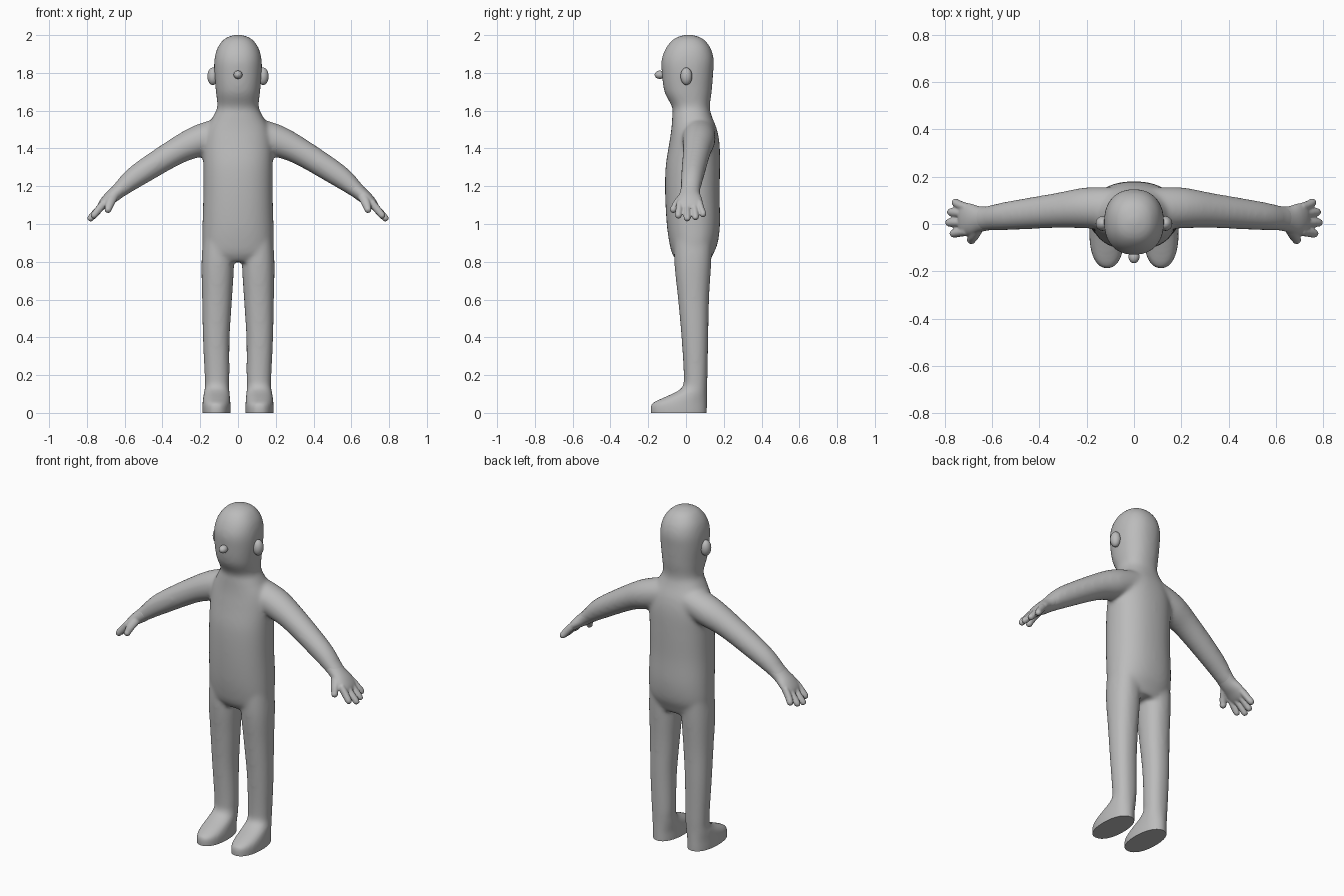
import bpy, bmesh, math
from mathutils import Vector

cube = bpy.data.objects.get("Cube")
if cube:
    bpy.data.objects.remove(cube, do_unlink=True)

clay = bpy.data.materials.new("clay_grey")
clay.use_nodes = True
clay.diffuse_color = (0.5, 0.5, 0.5, 1)
clay.node_tree.nodes["Principled BSDF"].inputs["Base Color"].default_value = (0.5, 0.5, 0.5, 1)


def blend(a, b, c, d, t):
    """Smooth spline value between b and c."""
    return 0.5 * (2 * b + (c - a) * t + (2 * a - 5 * b + 4 * c - d) * t * t
                  + (3 * b - a - 3 * c + d) * t ** 3)


def loft(bm, sections, side=1, power=2.0, steps=6, sides=40):
    """Closed tube; each section is x, y, z, radius across, radius along y."""
    pts = [sections[0]] + list(sections) + [sections[-1]]
    path = []
    for i in range(len(sections) - 1):
        for k in range(steps):
            path.append([blend(*v, k / steps) for v in zip(*pts[i:i + 4])])
    path.append(list(sections[-1]))
    rings = []
    for i, (x, y, z, ra, ry) in enumerate(path):
        a, b = path[max(i - 1, 0)], path[min(i + 1, len(path) - 1)]
        tangent = Vector((b[0] - a[0], 0, b[2] - a[2])).normalized()
        across = Vector((0, 1, 0)).cross(tangent)
        ring = []
        for k in range(sides):
            t = 2 * math.pi * k / sides
            c, s = math.cos(t), math.sin(t)
            c = math.copysign(abs(c) ** (2 / power), c)
            s = math.copysign(abs(s) ** (2 / power), s)
            p = Vector((x, y, z)) + across * ra * c + Vector((0, ry * s, 0))
            ring.append(bm.verts.new((p.x * side, p.y, p.z)))
        rings.append(ring)
    faces = [bm.faces.new(rings[0]), bm.faces.new(rings[-1])]
    for r, q in zip(rings, rings[1:]):
        for k in range(sides):
            n = (k + 1) % sides
            faces.append(bm.faces.new((r[k], r[n], q[n], q[k])))
    bmesh.ops.recalc_face_normals(bm, faces=faces)


def blob(bm, centre, radius):
    ball = bmesh.ops.create_uvsphere(bm, u_segments=16, v_segments=10, radius=radius)
    bmesh.ops.translate(bm, verts=ball["verts"], vec=centre)


def fuse(name, bm, voxel, rounds):
    """Merge overlapping volumes into one softened skin."""
    mesh = bpy.data.meshes.new(name)
    bm.to_mesh(mesh)
    bm.free()
    ob = bpy.data.objects.new(name, mesh)
    bpy.context.collection.objects.link(ob)
    remesh = ob.modifiers.new("skin", "REMESH")
    remesh.mode = "VOXEL"
    remesh.voxel_size = voxel
    soften = ob.modifiers.new("soften", "SMOOTH")
    soften.factor, soften.iterations = 0.5, rounds
    bpy.context.view_layer.update()
    skin = bpy.data.meshes.new_from_object(
        ob.evaluated_get(bpy.context.evaluated_depsgraph_get()))
    ob.modifiers.clear()
    ob.data = skin
    return ob


def finish(ob):
    ob.data.materials.clear()
    ob.data.materials.append(clay)
    bpy.ops.object.select_all(action="DESELECT")
    ob.select_set(True)
    bpy.context.view_layer.objects.active = ob
    bpy.ops.object.shade_smooth_by_angle(angle=math.radians(45))


# Torso, neck and head
trunk = [(0, .040, .80, .150, .085), (0, .036, .84, .180, .108), (0, .040, .90, .189, .128),
         (0, .039, 1.0, .188, .141), (0, .034, 1.15, .184, .144), (0, .036, 1.3, .184, .144),
         (0, .044, 1.42, .184, .134), (0, .043, 1.50, .170, .121), (0, .032, 1.57, .132, .105),
         (0, .026, 1.62, .110, .100), (0, .011, 1.70, .117, .125), (0, .008, 1.80, .126, .136),
         (0, .009, 1.87, .125, .138), (0, .012, 1.93, .110, .119), (0, .013, 1.975, .078, .084),
         (0, .013, 1.995, .042, .045), (0, .013, 2.002, .008, .008)]
# Leg running down into the foot, overshooting the sole
leg = [(.105, .040, .98, .075, .100), (.107, .036, .80, .086, .098), (.111, .040, .60, .079, .082),
       (.115, .047, .40, .071, .071), (.111, .051, .20, .066, .063), (.111, .047, .14, .064, .065),
       (.112, .028, .11, .068, .083), (.113, -.005, .08, .072, .116),
       (.114, -.035, .05, .074, .146), (.114, -.039, .02, .075, .150), (.114, -.037, -.04, .073, .147)]
arm = [(.06, .065, 1.49, .080, .09), (.20, .068, 1.443, .084, .087), (.33, .057, 1.383, .071, .074),
       (.53, .035, 1.258, .060, .061), (.62, .024, 1.186, .044, .053), (.66, .020, 1.152, .035, .052)]

bm = bmesh.new()
loft(bm, trunk, power=2.25)
for side in (1, -1):
    loft(bm, leg, side, power=2.2)
    loft(bm, arm, side)
body = fuse("body", bm, 0.01, 14)

# Slice the feet flat at the ground
bm = bmesh.new()
bm.from_mesh(body.data)
cut = bmesh.ops.bisect_plane(bm, geom=bm.verts[:] + bm.edges[:] + bm.faces[:],
                             plane_co=(0, 0, 0), plane_no=(0, 0, 1), clear_inner=True)
rim = [e for e in cut["geom_cut"] if isinstance(e, bmesh.types.BMEdge)]
bmesh.ops.holes_fill(bm, edges=rim, sides=0)
bm.to_mesh(body.data)
bm.free()
finish(body)

# Hands: palm, four fingers and a thumb
palm = [(.61, .025, 1.194, .041, .051), (.65, .020, 1.160, .038, .054), (.69, .020, 1.128, .032, .066),
        (.72, .020, 1.098, .024, .068), (.735, .020, 1.080, .014, .058)]
fingers = [(-.032, -.040, .768, 1.035), (.004, .006, .785, 1.020),
           (.040, .050, .778, 1.026), (.070, .090, .760, 1.042)]
for side, name in ((1, "left_hand"), (-1, "right_hand")):
    bm = bmesh.new()
    loft(bm, palm, side)
    for y0, y1, x, z in fingers:
        loft(bm, [(.705, y0, 1.115, .021, .018), (.735, (y0 + y1) / 2, 1.080, .020, .0185),
                  (x - .006, y1, z + .012, .018, .018), (x, y1, z, .012, .012)], side, sides=16)
        blob(bm, (side * (x - .005), y1, z + .010), .017)
    loft(bm, [(.655, -.01, 1.155, .026, .026), (.675, -.046, 1.115, .024, .022),
              (.688, -.066, 1.078, .019, .018)], side, sides=16)
    blob(bm, (side * .688, -.067, 1.077), .019)
    finish(fuse(name, bm, 0.005, 5))


def ellipsoid(name, centre, radii):
    bpy.ops.mesh.primitive_uv_sphere_add(segments=32, ring_count=16, radius=1, location=centre)
    ob = bpy.context.object
    ob.name = name
    ob.scale = radii
    finish(ob)


# Ears and nose
ellipsoid("left_ear", (.133, .002, 1.782), (.029, .031, .046))
ellipsoid("right_ear", (-.133, .002, 1.782), (.029, .031, .046))
ellipsoid("nose", (0, -.138, 1.79), (.023, .028, .022))
